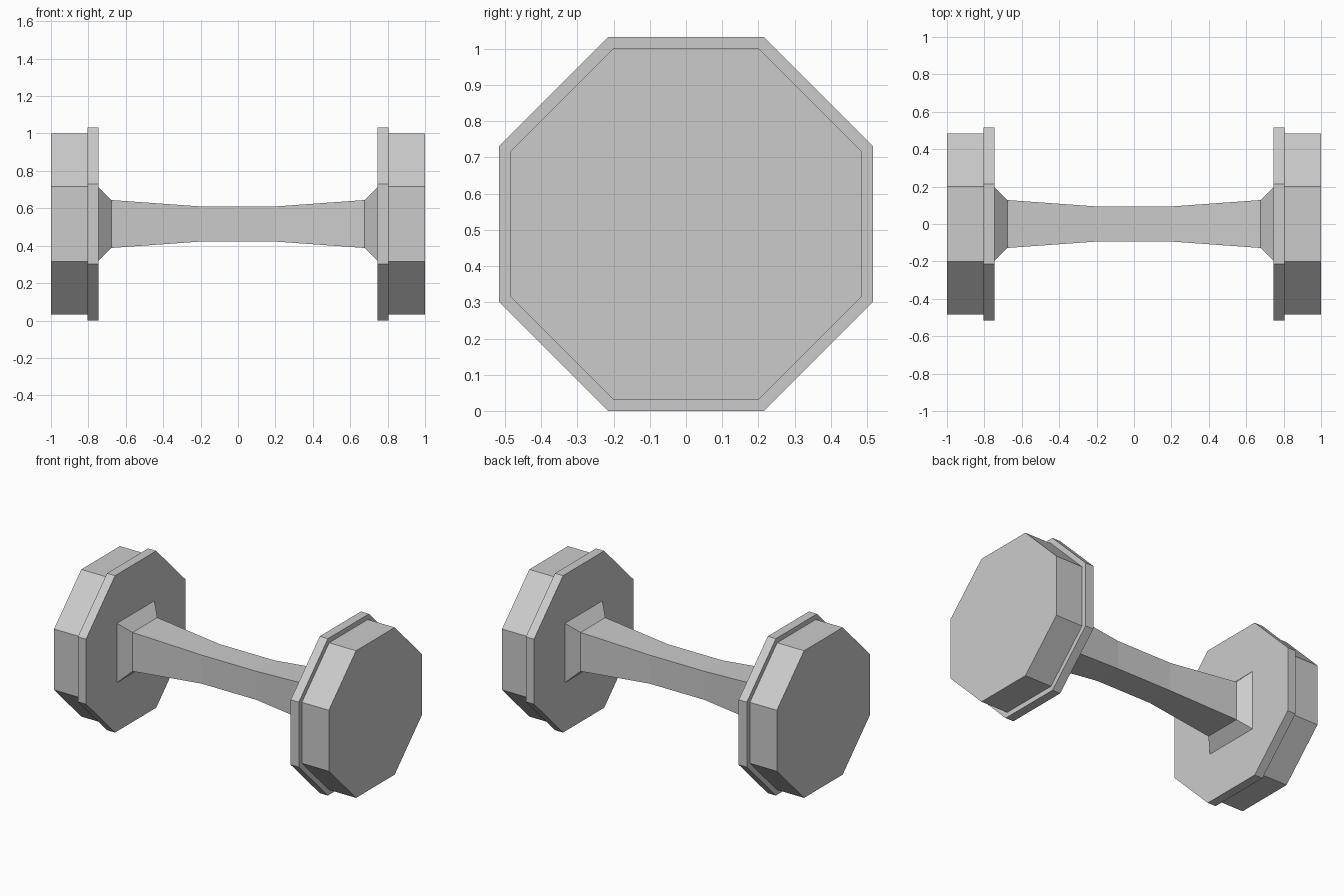
import bpy, bmesh, math

if "Cube" in bpy.data.objects:
    bpy.data.objects.remove(bpy.data.objects["Cube"])

CZ = 0.516  # height of the bar axis


def loft(name, stations, sides):
    """Closed solid along x; stations are (x, half width across flats)."""
    bm = bmesh.new()
    rings = []
    for x, half in stations:
        r = half / math.cos(math.pi / sides)
        ring = []
        for i in range(sides):
            a = 2 * math.pi * (i + 0.5) / sides
            ring.append(bm.verts.new((x, r * math.cos(a), CZ + r * math.sin(a))))
        rings.append(ring)
    for a, b in zip(rings, rings[1:]):
        for i in range(sides):
            j = (i + 1) % sides
            bm.faces.new((a[i], a[j], b[j], b[i]))
    bm.faces.new(rings[0])
    bm.faces.new(rings[-1])
    bmesh.ops.recalc_face_normals(bm, faces=bm.faces[:])
    mesh = bpy.data.meshes.new(name)
    bm.to_mesh(mesh)
    bm.free()
    obj = bpy.data.objects.new(name, mesh)
    bpy.context.collection.objects.link(obj)
    return obj


# Square handle, slim in the middle and flared at both ends
half_profile = [(0.2, 0.094), (0.677, 0.128), (0.745, 0.195)]
loft("handle", [(-x, h) for x, h in reversed(half_profile)] + half_profile, 4)

# Octagonal weight with a wider inner rim on each end
for side, s in (("left", -1), ("right", 1)):
    loft(f"{side}_rim", [(s * 0.745, 0.516), (s * 0.804, 0.516)], 8)
    loft(f"{side}_weight", [(s * 0.804, 0.484), (s * 1.0, 0.484)], 8)
